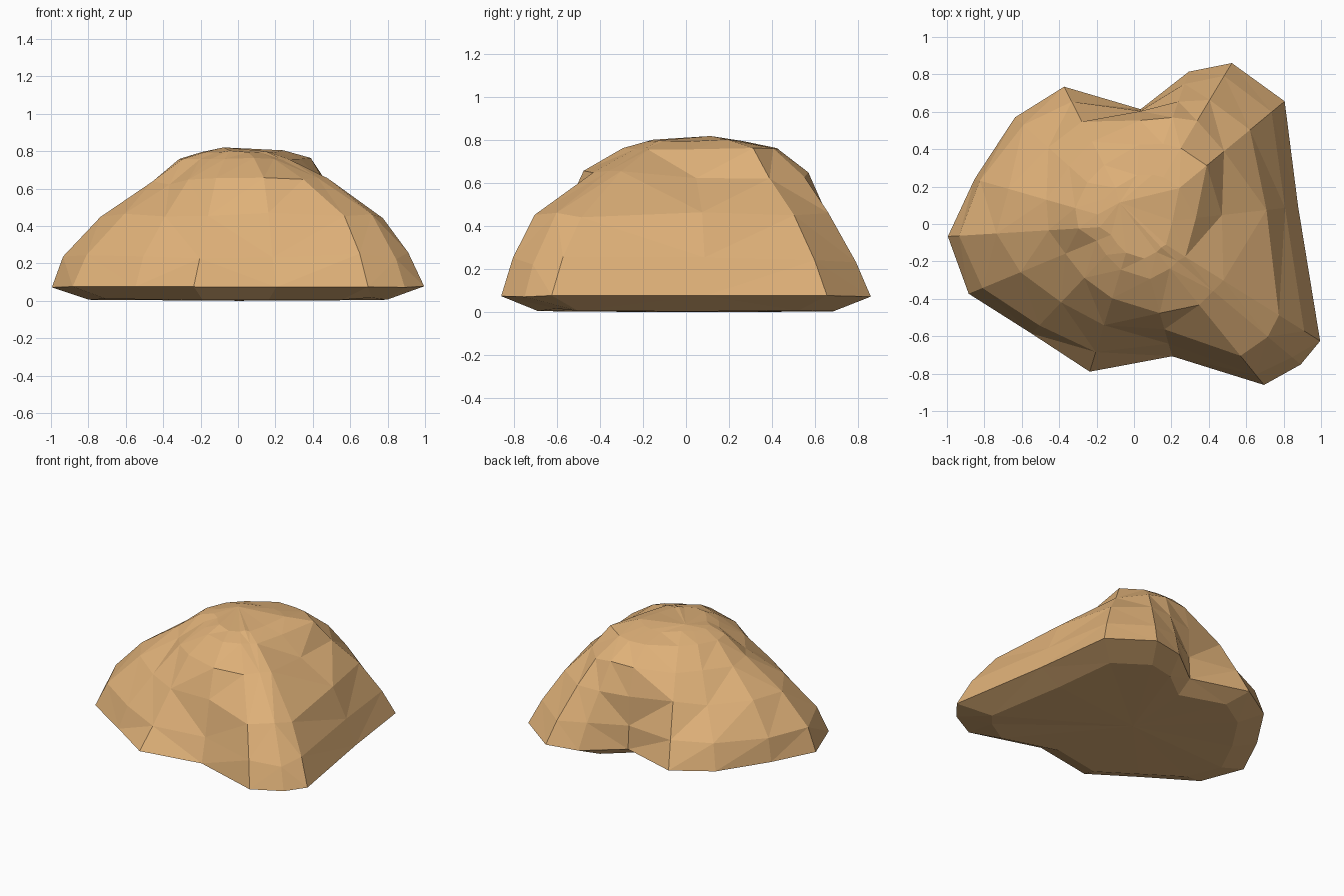
import bpy, bmesh, math, random
from mathutils import Vector

if "Cube" in bpy.data.objects:
    bpy.data.objects.remove(bpy.data.objects["Cube"])

random.seed(4)

# Directions (degrees) of the corners of the rock outline
ANGLES = [-32, 6.5, 39.5, 59, 70.5, 87, 117, 138, 164, 183.5, 202.5, 226.5, 253, 286, 309, 320]

# Contour lines: height -> radius in each direction
BASE = [1.17, .88, 1.04, 1.01, .87, .62, .83, .86, .89, 1.0, .96, .80, .82, .73, 1.10, 1.16]
CONTOURS = [
    (.075, BASE),
    (.24, [1.07, .81, .95, .93, .80, .61, .74, .80, .86, .94, .88, .74, .71, .66, 1.03, 1.10]),
    (.46, [.91, .71, .80, .78, .70, .61, .62, .62, .70, .74, .66, .57, .56, .58, .90, .93]),
    (.64, [.56, .47, .62, .65, .61, .56, .50, .47, .49, .46, .40, .39, .41, .49, .55, .55]),
    (.76, [.32, .33, .50, .48, .46, .43, .36, .34, .33, .30, .22, .22, .25, .30, .30, .30]),
]

bm = bmesh.new()


def ring(z, radii, jitter=0.0):
    verts = []
    for a, r in zip(ANGLES, radii):
        a = math.radians(a)
        verts.append(bm.verts.new((r * math.cos(a), r * math.sin(a),
                                   z + random.uniform(-jitter, jitter))))
    return verts


def bridge(low, high):
    n = len(low)
    for i in range(n):
        j = (i + 1) % n
        bm.faces.new((low[i], low[j], high[j], high[i]))


def cap(loop, tip):
    tip = bm.verts.new(tip)
    for i in range(len(loop)):
        bm.faces.new((loop[i], loop[(i + 1) % len(loop)], tip))


# Underside, slightly tapered in
foot = ring(.01, [r * .80 for r in BASE], .008)
cap(foot, (0, 0, 0))

# Sides, contour by contour
previous = foot
for z, radii in CONTOURS:
    current = ring(z, radii, .02 if .2 < z < .7 else .004)
    bridge(previous, current)
    previous = current

# Crown
crown = ring(.80, [r * .62 for r in CONTOURS[-1][1]], .008)
bridge(previous, crown)
cap(crown, (-.08, .12, .82))

# Triangular facets, resting on the ground
bmesh.ops.triangulate(bm, faces=bm.faces[:], quad_method='BEAUTY')
bmesh.ops.recalc_face_normals(bm, faces=bm.faces[:])
xs, ys, zs = zip(*(v.co for v in bm.verts))
shift = Vector(((max(xs) + min(xs)) / 2, (max(ys) + min(ys)) / 2, min(zs)))
for v in bm.verts:
    v.co -= shift

mesh = bpy.data.meshes.new("rock")
bm.to_mesh(mesh)
bm.free()
sandstone = bpy.data.materials.new("sandstone")
sandstone.diffuse_color = (.74, .44, .19, 1)
sandstone.use_nodes = True
sandstone.node_tree.nodes["Principled BSDF"].inputs["Base Color"].default_value = sandstone.diffuse_color
mesh.materials.append(sandstone)
rock = bpy.data.objects.new("rock", mesh)
bpy.context.collection.objects.link(rock)
